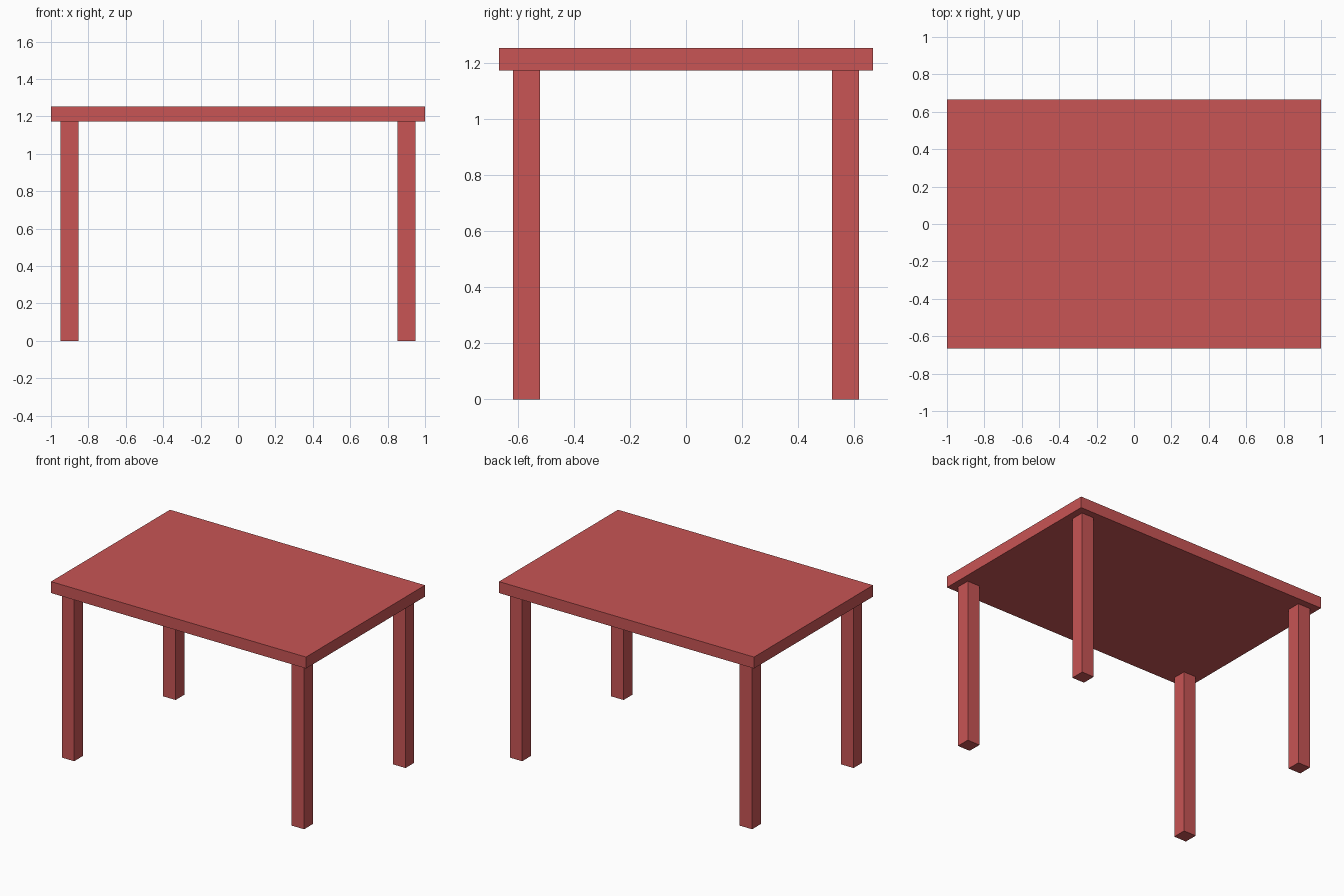
import bpy

if "Cube" in bpy.data.objects:
    bpy.data.objects.remove(bpy.data.objects["Cube"])

red = bpy.data.materials.new("red_paint")
red.diffuse_color = (0.58, 0.09, 0.09, 1)
red.use_nodes = True
red.node_tree.nodes["Principled BSDF"].inputs["Base Color"].default_value = red.diffuse_color


def box(name, center, size):
    bpy.ops.mesh.primitive_cube_add(size=1, location=center)
    obj = bpy.context.object
    obj.name = name
    obj.scale = size
    bpy.ops.object.transform_apply(location=False, rotation=False, scale=True)
    obj.data.materials.append(red)
    return obj


HEIGHT, THICK = 1.253, 0.081
LENGTH, WIDTH = 2.0, 1.333
LEG, INSET = 0.097, 0.05
leg_h = HEIGHT - THICK

# Table top slab
box("table_top", (0, 0, HEIGHT - THICK / 2), (LENGTH, WIDTH, THICK))

# Four square legs, inset from the corners
leg_x = LENGTH / 2 - INSET - LEG / 2
leg_y = WIDTH / 2 - INSET - LEG / 2
for side, sx in (("left", -1), ("right", 1)):
    for end, sy in (("front", -1), ("back", 1)):
        box(f"{end}_{side}_leg", (sx * leg_x, sy * leg_y, leg_h / 2), (LEG, LEG, leg_h))
